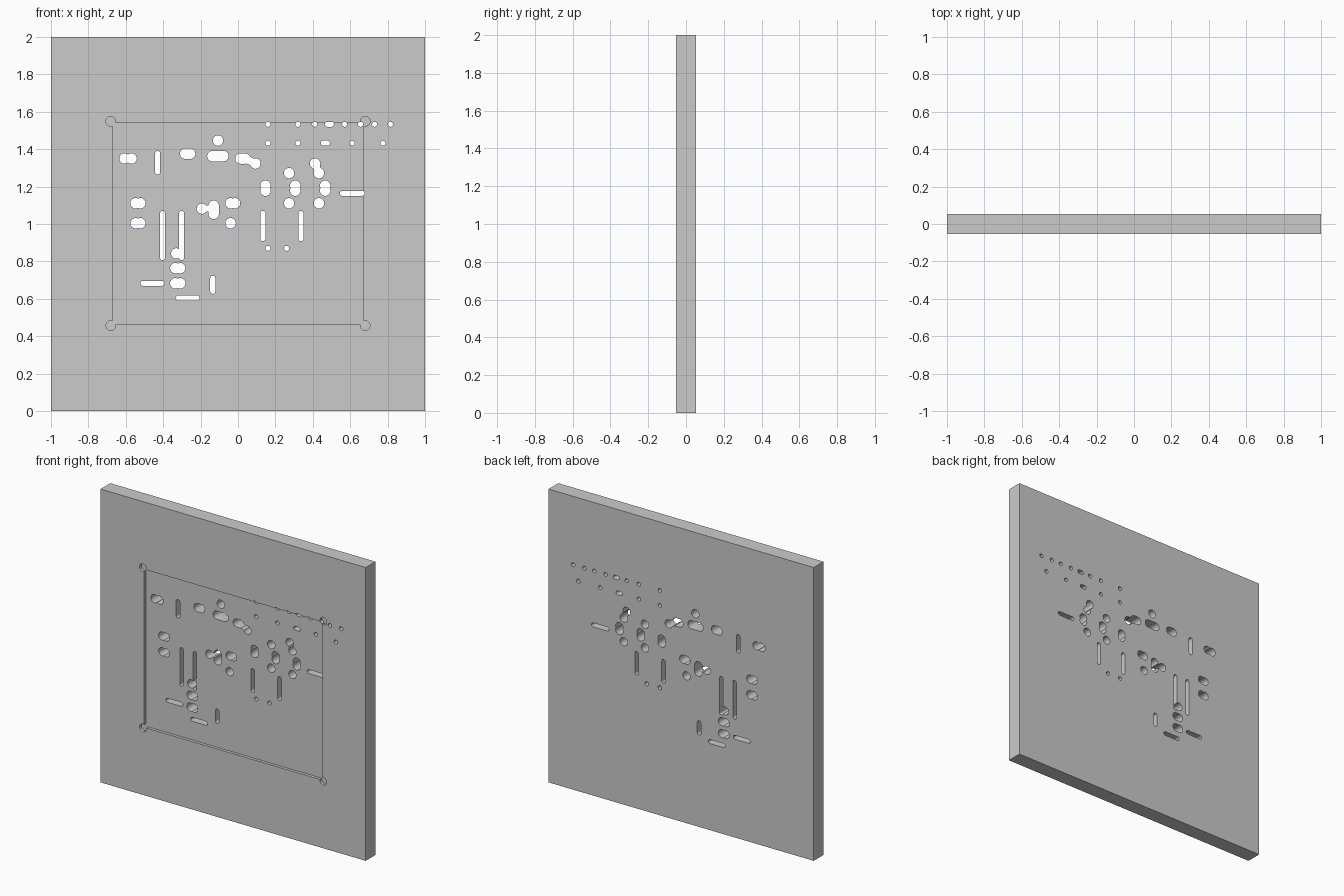
import bpy, bmesh, math

if "Cube" in bpy.data.objects:
    bpy.data.objects.remove(bpy.data.objects["Cube"])

HALF = 0.0525          # half the plate thickness
DEPTH = 0.02           # depth of the front pocket
BIG, SLIM = 0.028, 0.0135
cutters = bpy.data.collections.new("cutters")
bpy.context.scene.collection.children.link(cutters)


def prism(name, outline, y0, y1, coll):
    """Extrude an x/z outline from y0 to y1."""
    bm = bmesh.new()
    face = bm.faces.new([bm.verts.new((x, y0, z)) for x, z in outline])
    ext = bmesh.ops.extrude_face_region(bm, geom=[face])
    for v in ext["geom"]:
        if isinstance(v, bmesh.types.BMVert):
            v.co.y = y1
    bmesh.ops.recalc_face_normals(bm, faces=bm.faces)
    me = bpy.data.meshes.new(name)
    bm.to_mesh(me)
    bm.free()
    ob = bpy.data.objects.new(name, me)
    coll.objects.link(ob)
    return ob


def slot(x0, z0, x1, z1, r, y1=0.1, n=12):
    """Round-ended cutter between two centres (a circle if they match)."""
    a = math.atan2(z1 - z0, x1 - x0)
    pts = []
    for cx, cz, start in ((x1, z1, a - math.pi / 2), (x0, z0, a + math.pi / 2)):
        same = (x0, z0) == (x1, z1)
        for i in range(n if same else n + 1):
            t = start + math.pi * i / n
            pts.append((cx + r * math.cos(t), cz + r * math.sin(t)))
    prism("hole_cutter", pts, -0.1, y1, cutters).hide_render = True


def hole(x, z, r=BIG, **kw):
    slot(x, z, x, z, r, **kw)


def rect(x0, z0, x1, z1):
    return [(x0, z0), (x1, z0), (x1, z1), (x0, z1)]


# Main plate
plate = prism("plate", rect(-1, 0, 1, 2), -HALF, HALF,
              bpy.context.scene.collection)

# Shallow front pocket with relieved corners
floor = -HALF + DEPTH
prism("pocket_cutter", rect(-0.672, 0.463, 0.672, 1.541), -0.1, floor, cutters)
for x in (-0.68, 0.68):
    for z in (0.457, 1.549):
        hole(x, z, 0.026, y1=floor)

# Rows of small round holes
for z, xs in ((1.533, (0.16, 0.32, 0.41, 0.57, 0.655, 0.73, 0.815)),
              (1.432, (0.16, 0.32, 0.61, 0.775)),
              (0.87, (0.16, 0.26))):
    for x in xs:
        hole(x, z, SLIM)
slot(0.478, 1.533, 0.499, 1.533, SLIM)
slot(0.456, 1.432, 0.478, 1.432, SLIM)

# Large round holes
for x, z in ((-0.107, 1.446), (0.093, 1.323), (0.273, 1.272), (0.412, 1.323),
             (0.433, 1.272), (0.273, 1.111), (0.433, 1.111), (-0.04, 1.004),
             (-0.193, 1.082), (-0.33, 0.843)):
    hole(x, z)

# Double holes, side by side and stacked
for x, z, d in ((-0.588, 1.35, 0.019), (-0.535, 1.111, 0.013),
                (-0.535, 1.004, 0.013), (-0.028, 1.111, 0.012),
                (-0.322, 0.764, 0.013), (-0.322, 0.683, 0.013)):
    hole(x - d, z)
    hole(x + d, z)
for x in (0.147, 0.306, 0.466):
    hole(x, 1.178)
    hole(x, 1.205)

# Wide slots
slot(-0.282, 1.376, -0.256, 1.376, BIG)
slot(-0.137, 1.363, -0.078, 1.363, BIG)
slot(0.014, 1.35, 0.038, 1.35, BIG)
slot(-0.13, 1.054, -0.13, 1.098, BIG)

# Necks joining neighbouring holes
slot(0.038, 1.35, 0.093, 1.323, 0.02)
slot(0.412, 1.323, 0.433, 1.272, 0.018)
slot(-0.193, 1.082, -0.13, 1.082, 0.016)

# Slim vertical slots
for x, z0, z1 in ((-0.43, 1.278, 1.377), (-0.403, 0.82, 1.057),
                  (-0.302, 0.82, 1.057), (0.133, 0.922, 1.057),
                  (0.336, 0.922, 1.057), (-0.135, 0.64, 0.71)):
    slot(x, z0, x, z1, SLIM)

# Slim horizontal slots
for x0, x1, z in ((0.558, 0.663, 1.164), (-0.508, -0.407, 0.683),
                  (-0.32, -0.219, 0.604)):
    slot(x0, z, x1, z, SLIM)

# Cut everything out of the plate, then drop the cutters
bpy.context.view_layer.objects.active = plate
plate.select_set(True)
mod = plate.modifiers.new("cut", 'BOOLEAN')
mod.operation, mod.solver = 'DIFFERENCE', 'EXACT'
mod.operand_type, mod.collection = 'COLLECTION', cutters
bpy.ops.object.modifier_apply(modifier=mod.name)
for ob in list(cutters.objects):
    bpy.data.objects.remove(ob)
bpy.data.collections.remove(cutters)
bpy.ops.object.shade_smooth_by_angle(angle=math.radians(30))
